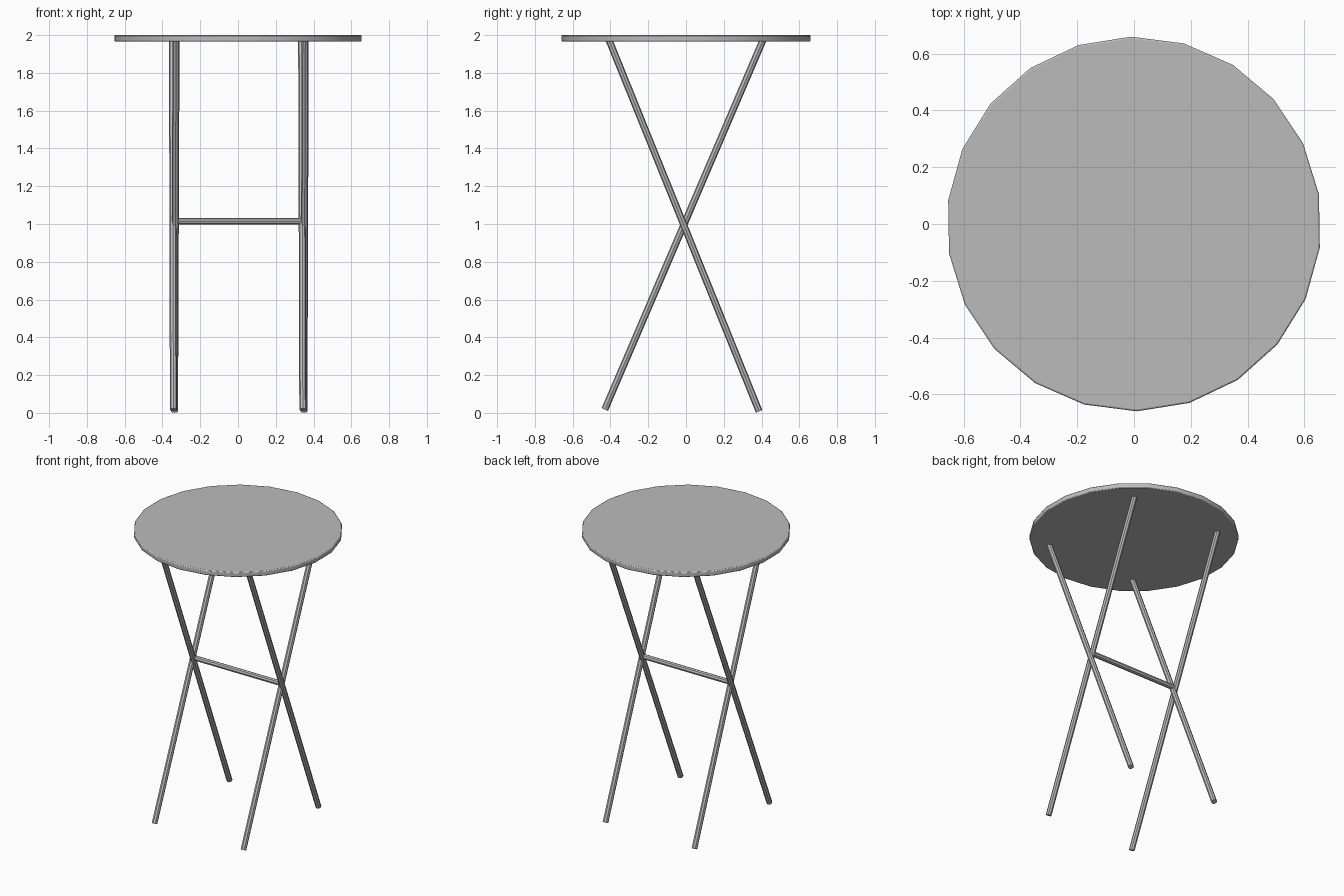
import bpy, math
from mathutils import Vector

cube = bpy.data.objects.get("Cube")
if cube:
    bpy.data.objects.remove(cube, do_unlink=True)

grey = bpy.data.materials.new("light_grey")
grey.use_nodes = True
colour = (0.5, 0.5, 0.5, 1)
grey.diffuse_color = colour
grey.node_tree.nodes["Principled BSDF"].inputs["Base Color"].default_value = colour


def rod(name, start, end, radius, sides=8):
    """Straight faceted bar between two points."""
    a, b = Vector(start), Vector(end)
    bpy.ops.mesh.primitive_cylinder_add(vertices=sides, radius=radius,
                                        depth=(b - a).length, location=(a + b) / 2)
    ob = bpy.context.object
    ob.name = name
    ob.rotation_euler = (b - a).to_track_quat('Z', 'Y').to_euler()
    ob.data.materials.append(grey)
    bpy.ops.object.shade_smooth_by_angle(angle=math.radians(30))
    return ob


# Round top with a softened rim
bpy.ops.mesh.primitive_cylinder_add(vertices=22, radius=0.66, depth=0.034,
                                    location=(0, 0, 1.983),
                                    rotation=(0, 0, math.radians(0.9)))
top = bpy.context.object
top.name = "table_top"
top.data.materials.append(grey)
bevel = top.modifiers.new("soft_rim", 'BEVEL')
bevel.width = 0.006
bevel.segments = 2
bevel.limit_method = 'ANGLE'
bevel.angle_limit = math.radians(40)
bpy.ops.object.shade_smooth_by_angle(angle=math.radians(30))

# Crossed legs: side, bottom x and top x of the rising-back and rising-front leg
for side, back, front in (("left", (0.343, 0.337), (0.349, 0.356)),
                          ("right", (-0.342, -0.347), (-0.336, -0.328))):
    rod(side + "_front_leg", (back[0], -0.43, 0.018), (back[1], 0.408, 1.975), 0.0185)
    rod(side + "_back_leg", (front[0], 0.387, 0.008), (front[1], -0.408, 1.975), 0.0185)

# Bar joining the two leg crossings
rod("cross_bar", (-0.335, -0.01, 1.015), (0.345, -0.01, 1.015), 0.0175)
